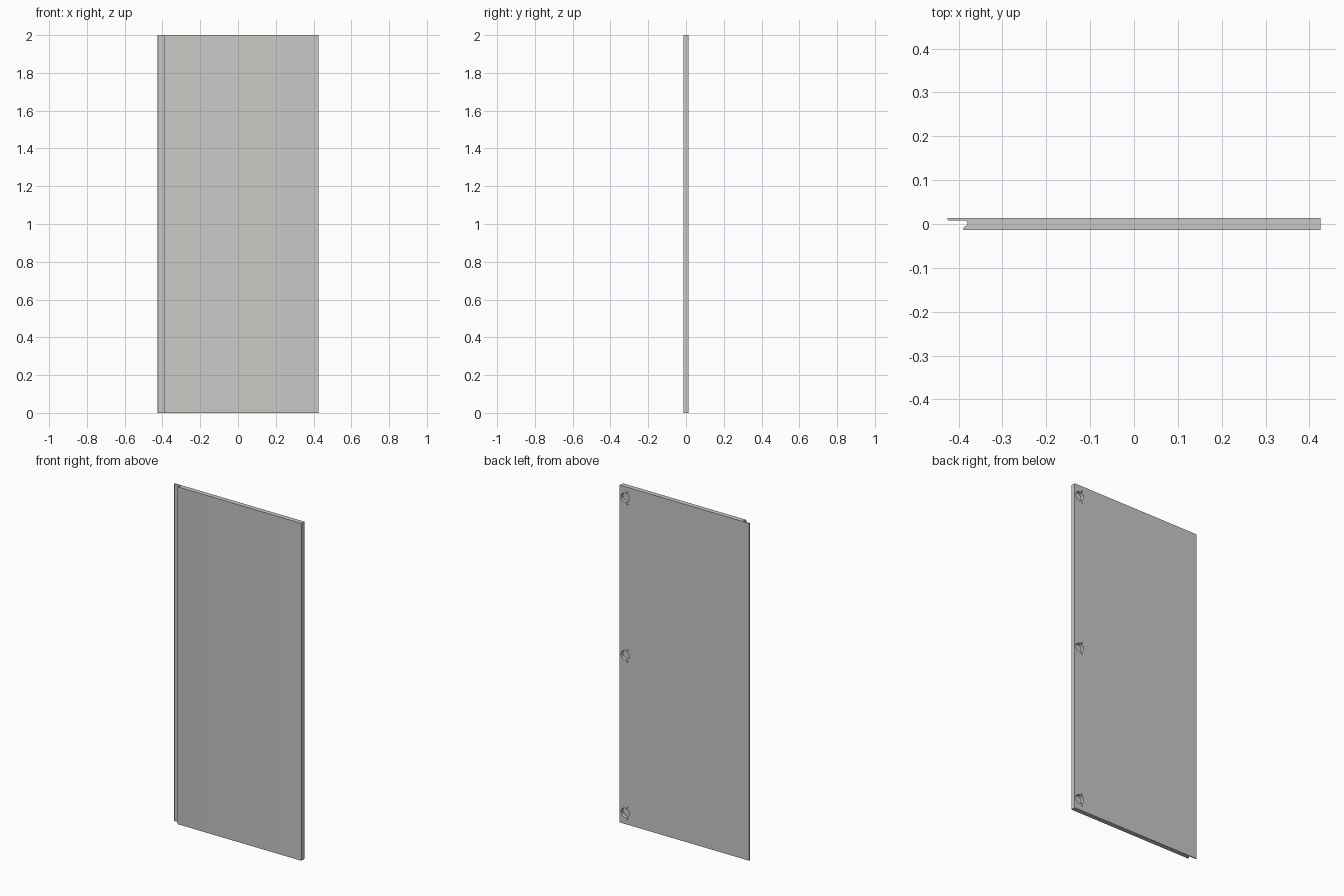
import bpy, bmesh, math
from mathutils import Matrix, Vector

cube = bpy.data.objects.get("Cube")
if cube:
    bpy.data.objects.remove(cube, do_unlink=True)

grey = bpy.data.materials.new("warm grey")
grey.use_nodes = True
colour = (0.58, 0.58, 0.56, 1)
grey.diffuse_color = colour
grey.node_tree.nodes["Principled BSDF"].inputs["Base Color"].default_value = colour

W, T, H = 0.425, 0.014, 2.0


def make_object(name, bm):
    bmesh.ops.recalc_face_normals(bm, faces=bm.faces)
    mesh = bpy.data.meshes.new(name)
    bm.to_mesh(mesh)
    bm.free()
    mesh.materials.append(grey)
    obj = bpy.data.objects.new(name, mesh)
    bpy.context.collection.objects.link(obj)
    return obj


def arc(cx, cy, rx, ry, start, end, steps=8):
    angles = [math.radians(start + (end - start) * i / steps) for i in range(steps + 1)]
    return [(cx + rx * math.cos(a), cy + ry * math.sin(a)) for a in angles]


# Door panel: cross-section with a thin back lip and a curved finger groove
profile = [(W, -T), (W, T), (-W + 0.001, T), (-W, T - 0.001), (-W, 0.0095), (-W + 0.001, 0.0085)]
profile += arc(-0.387, 0.0015, 0.007, 0.007, 90, -45)
profile += [(-0.389, -0.008)]
profile += arc(-0.387, -0.011, 0.003, 0.003, 135, 270, 5)
bm = bmesh.new()
base = bm.faces.new([bm.verts.new((x, y, 0)) for x, y in profile])
walls = bmesh.ops.extrude_face_region(bm, geom=[base])
bmesh.ops.translate(bm, vec=(0, 0, H),
                    verts=[v for v in walls["geom"] if isinstance(v, bmesh.types.BMVert)])
door = make_object("door_panel", bm)


# Hinge cup bores with two screw pilot holes each, cut into the back
def add_bore(bm, x, z, radius, depth, sides):
    turn = Matrix.Rotation(math.pi / 2, 4, "X")
    bmesh.ops.create_cone(bm, cap_ends=True, segments=sides, radius1=radius, radius2=radius,
                          depth=2 * depth, matrix=Matrix.Translation(Vector((x, T, z))) @ turn)


bm = bmesh.new()
for z in (0.066, H / 2, H - 0.066):
    add_bore(bm, 0.39, z, 0.027, 0.02, 32)
    for side in (-1, 1):
        add_bore(bm, 0.375, z + side * 0.035, 0.004, 0.017, 12)
cutter = make_object("hinge_bore_cutter", bm)
cutter.hide_render = True

cut = door.modifiers.new("hinge bores", "BOOLEAN")
cut.operation = "DIFFERENCE"
cut.solver = "EXACT"
cut.object = cutter

# Bake the cut and smooth the curved walls
bpy.ops.object.select_all(action="DESELECT")
door.select_set(True)
bpy.context.view_layer.objects.active = door
bpy.ops.object.modifier_apply(modifier=cut.name)
bpy.data.objects.remove(cutter, do_unlink=True)
bpy.ops.object.shade_smooth_by_angle(angle=math.radians(30))
